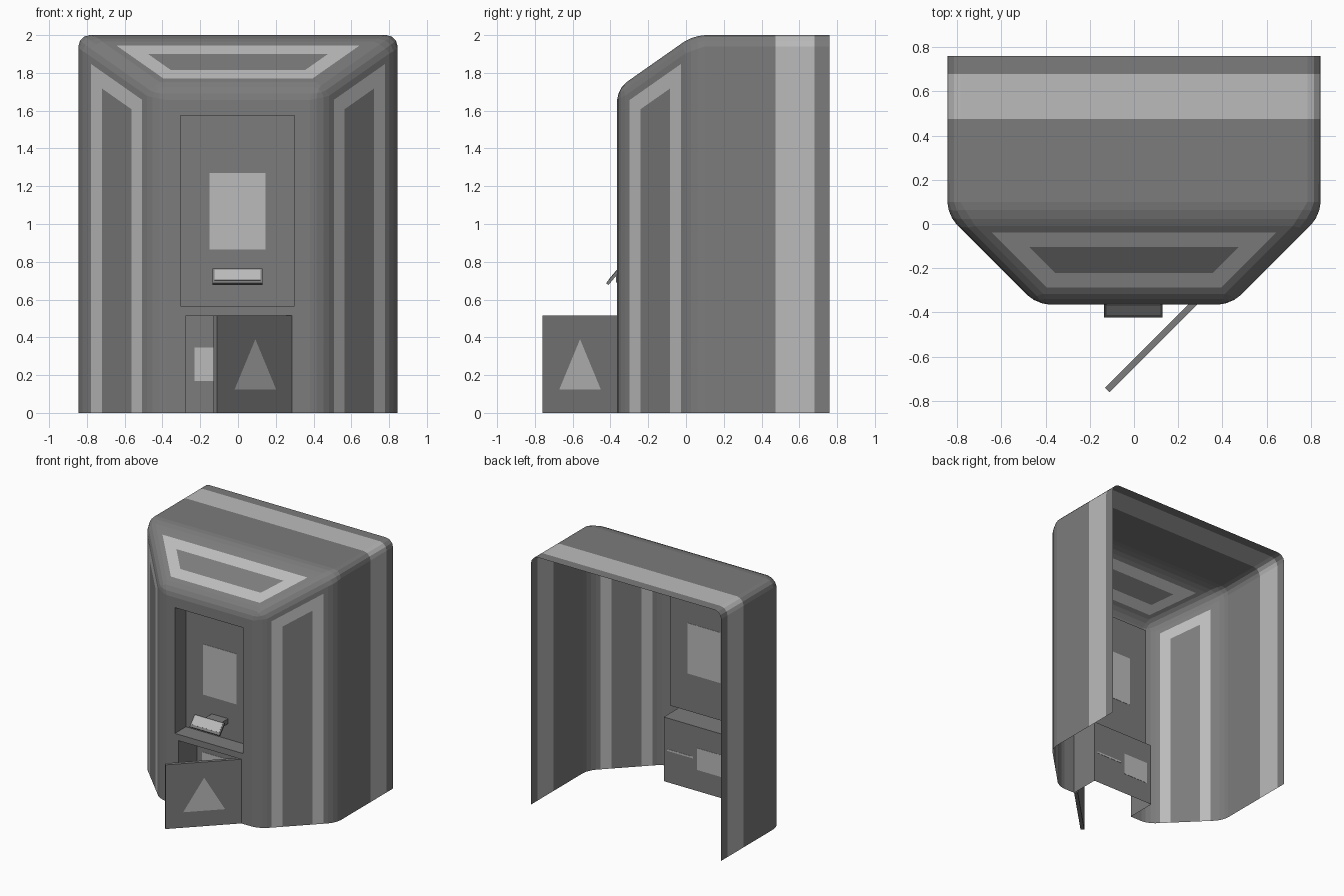
import bpy, bmesh, math
from mathutils import Vector, Matrix

if "Cube" in bpy.data.objects:
    bpy.data.objects.remove(bpy.data.objects["Cube"])


def grey(name, v):
    m = bpy.data.materials.new(name)
    m.diffuse_color = (v, v, v, 1)
    m.use_nodes = True
    m.node_tree.nodes["Principled BSDF"].inputs["Base Color"].default_value = m.diffuse_color
    return m


BODY, LIGHT = grey("body_grey", 0.2), grey("light_grey", 0.5)


def finish(name, bm, mats):
    me = bpy.data.meshes.new(name)
    bm.to_mesh(me)
    bm.free()
    ob = bpy.data.objects.new(name, me)
    for m in mats:
        me.materials.append(m)
    bpy.context.collection.objects.link(ob)
    return ob


def box(name, lo, hi, mat, drop=(), matrix=Matrix()):
    """Axis box; drop lists outward directions whose faces are left open."""
    lo, hi = Vector(lo), Vector(hi)
    bm = bmesh.new()
    bmesh.ops.create_cube(bm, size=1)
    bm.normal_update()
    gone = [f for f in bm.faces if any(f.normal.dot(Vector(d)) > 0.9 for d in drop)]
    bmesh.ops.delete(bm, geom=gone, context='FACES')
    for v in bm.verts:
        v.co = matrix @ Vector(v.co[i] * (hi[i] - lo[i]) + (hi[i] + lo[i]) / 2 for i in range(3))
    return finish(name, bm, [mat])


def cut(bm, faces, co, no, clear=False):
    geom = set(faces)
    for f in faces:
        geom.update(f.edges)
        geom.update(f.verts)
    bmesh.ops.bisect_plane(bm, geom=list(geom), plane_co=co, plane_no=no, clear_outer=clear)


# Shell: oversize at the back and bottom so those sides can be trimmed open
bm = bmesh.new()
plan = [(-0.845, 1.5, 2), (-0.845, 0.04, 2), (-0.44, -0.365, 1.716),
        (0.44, -0.365, 1.716), (0.845, 0.04, 2), (0.845, 1.5, 2)]
low = [bm.verts.new((x, y, -1)) for x, y, z in plan]
top = [bm.verts.new(p) for p in plan]
for i in range(6):
    j = (i + 1) % 6
    bm.faces.new((low[i], low[j], top[j], top[i]))
bm.faces.new(low[::-1])
bm.faces.new((top[0], top[1], top[4], top[5]))
bm.faces.new((top[1], top[2], top[3], top[4]))
bmesh.ops.recalc_face_normals(bm, faces=bm.faces)
edges = [e for e in bm.edges
         if not all(v.co.z < -0.9 for v in e.verts) and not all(v.co.y > 1.4 for v in e.verts)]
bmesh.ops.bevel(bm, geom=edges, offset=0.06, offset_type='OFFSET', segments=3,
                profile=0.5, affect='EDGES')
bm.normal_update()

# Light frames on the two diagonal faces and the sloped face
s = math.sqrt(0.5)
dirs = [Vector((s, -s, 0)), Vector((-s, -s, 0)), Vector((0, -0.284, 0.405)).normalized()]
panels = [f for f in bm.faces if f.calc_area() > 0.15 and any(f.normal.dot(d) > 0.99 for d in dirs)]
bmesh.ops.inset_individual(bm, faces=panels, thickness=0.035, use_even_offset=True)
ring = bmesh.ops.inset_individual(bm, faces=panels, thickness=0.08, use_even_offset=True)
for f in ring["faces"]:
    f.material_index = 1

# Trim open, then mark the stripe round the sides and roof
cut(bm, bm.faces[:], (0, 0.76, 0), (0, 1, 0), True)
cut(bm, bm.faces[:], (0, 0, 0), (0, 0, -1), True)
for y in (0.475, 0.68):
    cut(bm, bm.faces[:], (0, y, 0), (0, 1, 0))
for f in bm.faces:
    if 0.475 < f.calc_center_median().y < 0.68:
        f.material_index = 1

# Openings in the front face: (x0, x1, z0, z1)
DISPLAY, LOCKER = (-0.305, 0.30, 0.565, 1.575), (-0.275, 0.285, 0.0, 0.515)


def front():
    bm.normal_update()
    return [f for f in bm.faces if f.normal.y < -0.999 and f.calc_center_median().y < -0.36]


for x0, x1, z0, z1 in (DISPLAY, LOCKER):
    for x in (x0, x1):
        cut(bm, front(), (x, 0, 0), (1, 0, 0))
    for z in (z0, z1):
        if z > 0:
            cut(bm, front(), (0, 0, z), (0, 0, 1))
hole = []
for f in front():
    c = f.calc_center_median()
    if any(a < c.x < b and d < c.z < e for a, b, d, e in (DISPLAY, LOCKER)):
        hole.append(f)
bmesh.ops.delete(bm, geom=hole, context='FACES')
finish("shell", bm, [BODY, LIGHT])

# Recesses behind the openings
F, D = (0, -1, 0), (0, 0, -1)
for name, (x0, x1, z0, z1), back, drop in (("display_recess", DISPLAY, -0.225, [F]),
                                           ("locker_recess", LOCKER, -0.125, [F, D])):
    box(name, (x0, -0.365, z0), (x1, back, z1), BODY, drop)

# Light inlays on the recess backs
box("screen", (-0.15, -0.227, 0.865), (0.145, -0.223, 1.27), LIGHT)
box("locker_panel", (-0.23, -0.127, 0.17), (-0.01, -0.123, 0.345), LIGHT)
box("locker_slot", (0.025, -0.127, 0.252), (0.255, -0.123, 0.266), LIGHT)

# Tilted reader plate on a short arm
tilt = Matrix.Translation((0, -0.385, 0.72)) @ Matrix.Rotation(math.radians(-40), 4, 'X')
box("reader_plate", (-0.135, -0.008, -0.05), (0.13, 0.008, 0.05), BODY, matrix=tilt)
box("reader_face", (-0.125, -0.010, -0.03), (0.12, 0.0, 0.042), LIGHT, matrix=tilt)
box("reader_arm", (-0.075, -0.37, 0.69), (0.07, -0.225, 0.73), BODY)

# Open locker door, swung on its right edge, with a triangle sign
swing = Matrix.Translation((0.285, -0.365, 0)) @ Matrix.Rotation(math.radians(45), 4, 'Z')
box("locker_door", (-0.56, 0, 0), (0, 0.028, 0.515), BODY, matrix=swing)
bm = bmesh.new()
tri = [bm.verts.new(swing @ Vector((x, -0.002, z)))
       for x, z in ((-0.43, 0.125), (-0.12, 0.125), (-0.275, 0.39))]
bm.faces.new(tri)
finish("door_triangle", bm, [LIGHT])
